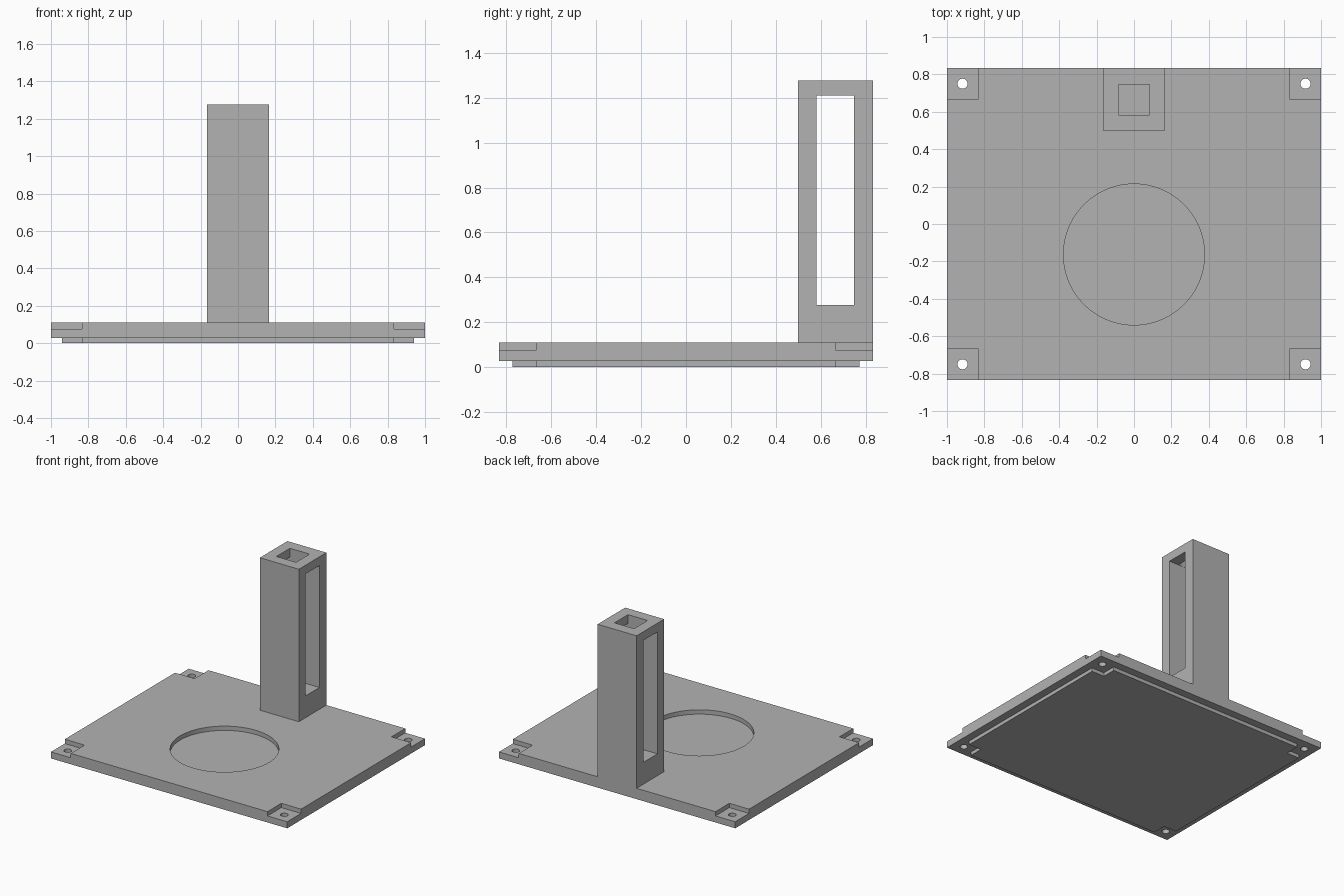
import bpy
import bmesh
from mathutils import Matrix, Vector

cube = bpy.data.objects.get("Cube")
if cube:
    bpy.data.objects.remove(cube, do_unlink=True)

# Single grey plastic
grey = bpy.data.materials.new("grey_plastic")
grey.use_nodes = True
colour = (0.45, 0.45, 0.45, 1)
grey.diffuse_color = colour
grey.node_tree.nodes["Principled BSDF"].inputs["Base Color"].default_value = colour


def add_object(name, bm):
    mesh = bpy.data.meshes.new(name)
    bm.to_mesh(mesh)
    bm.free()
    mesh.materials.append(grey)
    obj = bpy.data.objects.new(name, mesh)
    bpy.context.collection.objects.link(obj)
    return obj


def box(name, low, high):
    low, high = Vector(low), Vector(high)
    bm = bmesh.new()
    place = Matrix.Translation((low + high) / 2) @ Matrix.Diagonal((*(high - low), 1))
    bmesh.ops.create_cube(bm, size=1, matrix=place)
    return add_object(name, bm)


def cylinder(name, x, y, radius, low, high, sides):
    bm = bmesh.new()
    bmesh.ops.create_cone(bm, cap_ends=True, segments=sides, radius1=radius,
                          radius2=radius, depth=high - low,
                          matrix=Matrix.Translation((x, y, (low + high) / 2)))
    return add_object(name, bm)


def combine(target, tool, operation):
    """Apply a boolean and remove the helper."""
    tool.hide_render = True
    mod = target.modifiers.new(operation.lower(), "BOOLEAN")
    mod.operation, mod.solver, mod.object = operation, "EXACT", tool
    bpy.ops.object.select_all(action="DESELECT")
    bpy.context.view_layer.objects.active = target
    target.select_set(True)
    bpy.ops.object.modifier_apply(modifier=mod.name)
    bpy.data.objects.remove(tool, do_unlink=True)


HALF_X, HALF_Y = 1.0, 0.833
PLATE_LOW, PLATE_TOP, TOWER_TOP = 0.027, 0.11, 1.277
NOTCH, NOTCH_FLOOR = 0.167, 0.077
corners = [(sx, sy) for sx in (-1, 1) for sy in (-1, 1)]


def corner_box(name, sx, sy, low, high):
    """Square block covering one plate corner, reaching past its edges."""
    xs = sorted((sx * (HALF_X - NOTCH), sx * (HALF_X + 0.1)))
    ys = sorted((sy * (HALF_Y - NOTCH), sy * (HALF_Y + 0.1)))
    return box(name, (xs[0], ys[0], low), (xs[1], ys[1], high))


# Lid plate, with the tower flush with its back edge
lid = box("lid_with_tower", (-HALF_X, -HALF_Y, PLATE_LOW), (HALF_X, HALF_Y, PLATE_TOP))
tower = box("tower", (-0.165, 0.5, 0.06), (0.165, HALF_Y, TOWER_TOP))
combine(lid, tower, "UNION")

# Locating lip below the plate, cut away around the screw corners
lip = box("locating_lip", (-0.94, -0.773, 0), (0.94, 0.773, 0.05))
for sx, sy in corners:
    combine(lip, corner_box("lip_cutter", sx, sy, -0.1, 0.2), "DIFFERENCE")
combine(lid, lip, "UNION")

# Stepped corners and screw holes
for sx, sy in corners:
    combine(lid, corner_box("step_cutter", sx, sy, NOTCH_FLOOR, 0.3), "DIFFERENCE")
    hole = cylinder("screw_cutter", sx * 0.917, sy * 0.75, 0.027, -0.1, 0.3, 32)
    combine(lid, hole, "DIFFERENCE")

# Shallow round recess
recess = cylinder("recess_cutter", 0, -0.163, 0.377, 0.077, 0.3, 96)
combine(lid, recess, "DIFFERENCE")

# Tower side window and the opening in its top
window = box("window_cutter", (-0.5, 0.581, 0.277), (0.5, 0.749, 1.21))
combine(lid, window, "DIFFERENCE")
opening = box("opening_cutter", (-0.083, 0.583, 1.0), (0.083, 0.747, 1.4))
combine(lid, opening, "DIFFERENCE")

# Smooth round walls, sharp edges elsewhere
bpy.ops.object.select_all(action="DESELECT")
lid.select_set(True)
bpy.context.view_layer.objects.active = lid
bpy.ops.object.shade_smooth_by_angle(angle=0.5)
